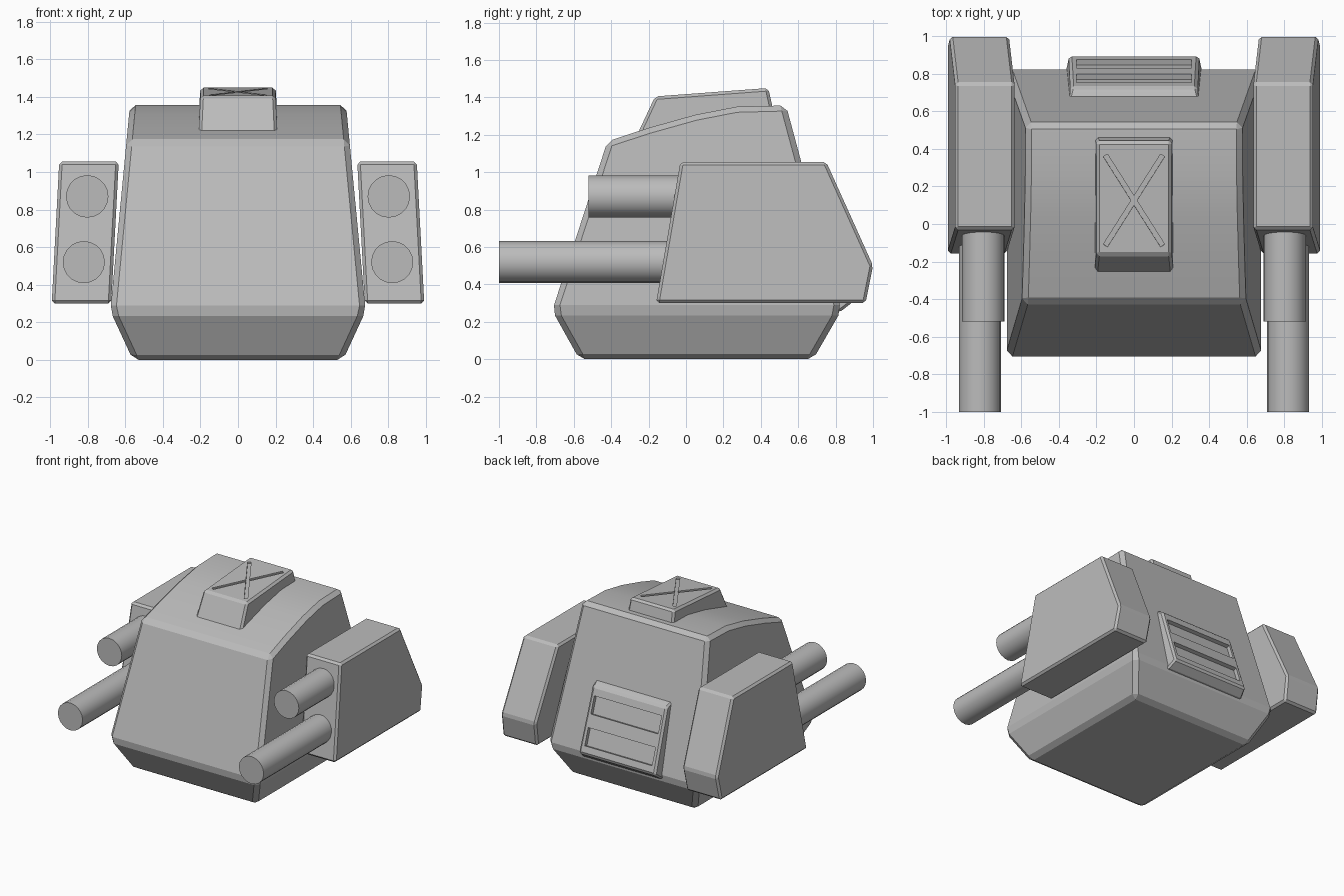
import bpy, bmesh, math
from mathutils import Vector, Matrix

if "Cube" in bpy.data.objects:
    bpy.data.objects.remove(bpy.data.objects["Cube"])

grey = bpy.data.materials.new("armour_grey")
grey.diffuse_color = (0.5, 0.5, 0.5, 1)
grey.use_nodes = True
grey.node_tree.nodes["Principled BSDF"].inputs["Base Color"].default_value = grey.diffuse_color


def finish(obj, bevel=0.0, cutters=(), smooth=14):
    """Add the chamfer and grooves, bake them in, then shade."""
    obj.data.materials.append(grey)
    if bevel:
        m = obj.modifiers.new("chamfer", 'BEVEL')
        m.width, m.segments = bevel, 1
        m.limit_method, m.angle_limit = 'ANGLE', math.radians(25)
    for c in cutters:
        m = obj.modifiers.new("groove", 'BOOLEAN')
        m.operation, m.object, m.solver = 'DIFFERENCE', c, 'EXACT'
    bpy.ops.object.select_all(action='DESELECT')
    obj.select_set(True)
    bpy.context.view_layer.objects.active = obj
    for m in list(obj.modifiers):
        bpy.ops.object.modifier_apply(modifier=m.name)
    bpy.ops.object.shade_smooth_by_angle(angle=math.radians(smooth))
    for c in cutters:
        bpy.data.objects.remove(c)


def add_mesh(name, bm):
    bmesh.ops.recalc_face_normals(bm, faces=bm.faces)
    me = bpy.data.meshes.new(name)
    bm.to_mesh(me)
    bm.free()
    obj = bpy.data.objects.new(name, me)
    bpy.context.collection.objects.link(obj)
    return obj


def side_loft(name, points, sides=None):
    """Solid from a side profile; each point is (y, z, x_left, x_right)."""
    bm = bmesh.new()
    n = len(points)
    left = [bm.verts.new((p[2], p[0], p[1])) for p in points]
    right = [bm.verts.new((p[3], p[0], p[1])) for p in points]
    for i in range(n):
        j = (i + 1) % n
        bm.faces.new((left[i], left[j], right[j], right[i]))
    for loop in sides or [range(n)]:
        bm.faces.new([left[i] for i in loop])
        bm.faces.new([right[i] for i in loop])
    return add_mesh(name, bm)


def box_cutter(name, size, matrix):
    bm = bmesh.new()
    bmesh.ops.create_cube(bm, size=1)
    bm.transform(matrix @ Matrix.Diagonal((*size, 1)))
    obj = add_mesh(name, bm)
    obj.hide_render = True
    return obj


# Hull: tapered sides, arched roof, narrowing keel
def hull_width(z):
    return 0.56 + 0.12 * z / 0.26 if z <= 0.26 else 0.68 - 0.105 * (z - 0.26) / 1.1


profile = [(-0.57, 0), (-0.715, 0.26), (-0.42, 1.165), (-0.2, 1.237), (0.05, 1.307),
           (0.27, 1.35), (0.535, 1.357), (0.83, 0.26), (0.68, 0)]
hull = side_loft("hull", [(y, z, -hull_width(z), hull_width(z)) for y, z in profile],
                 [(0, 1, 7, 8), range(1, 8)])
finish(hull, 0.03)

# Roof hatch with a crossed groove cut in its sloping top
hatch = side_loft("roof_hatch", [(y, z, -w, w) for y, z, w in (
    (-0.28, 1.16, 0.212), (-0.165, 1.405, 0.2), (0.44, 1.45, 0.2), (0.48, 1.27, 0.212))])
tilt = Matrix.Rotation(math.atan2(0.045, 0.605), 4, 'X')
centre = Matrix.Translation((0, 0.125, 1.426))
cross = [box_cutter("hatch_cutter", (0.026, 0.57, 0.024),
                    centre @ tilt @ Matrix.Rotation(s * math.atan2(0.31, 0.49), 4, 'Z'))
         for s in (-1, 1)]
finish(hatch, 0.016, cross)

# Rear vent panel with two recessed slots
top, bottom = Vector((0, 0.73, 0.80)), Vector((0, 0.897, 0.31))
vent = side_loft("rear_vent", [(y, z, -w, w) for y, z, w in (
    (0.62, 0.83, 0.35), (0.67, 0.83, 0.35), (0.73, 0.80, 0.335),
    (0.897, 0.31, 0.345), (0.82, 0.25, 0.365), (0.75, 0.27, 0.365))])
lean = Matrix.Rotation(math.atan2(0.167, 0.49), 4, 'X')
slots = [box_cutter("slot_cutter", (0.61, 0.06, 0.14),
                    Matrix.Translation(top.lerp(bottom, t)) @ lean) for t in (0.27, 0.74)]
finish(vent, 0.014, slots)

# Gun pods and their paired barrels, on both sides
for side, label in ((-1, "left"), (1, "right")):
    pts = []
    for y, z in ((-0.16, 0.3), (-0.03, 1.055), (0.75, 1.055), (1.0, 0.5), (0.96, 0.3)):
        shift = 0.04 * (1.055 - z) / 0.755
        pts.append((y, z, side * (0.635 + shift), side * (0.952 + shift)))
    finish(side_loft(label + "_gun_pod", pts), 0.016)
    for name, x, z, front, r in (("upper", 0.803, 0.87, -0.52, 0.113),
                                 ("lower", 0.821, 0.52, -1.0, 0.112)):
        bm = bmesh.new()
        length = 0.05 - front
        bmesh.ops.create_cone(bm, cap_ends=True, segments=20, radius1=r, radius2=r, depth=length)
        bm.transform(Matrix.Translation((side * x, front + length / 2, z))
                     @ Matrix.Rotation(math.pi / 2, 4, 'X'))
        finish(add_mesh(f"{label}_{name}_barrel", bm), smooth=30)
